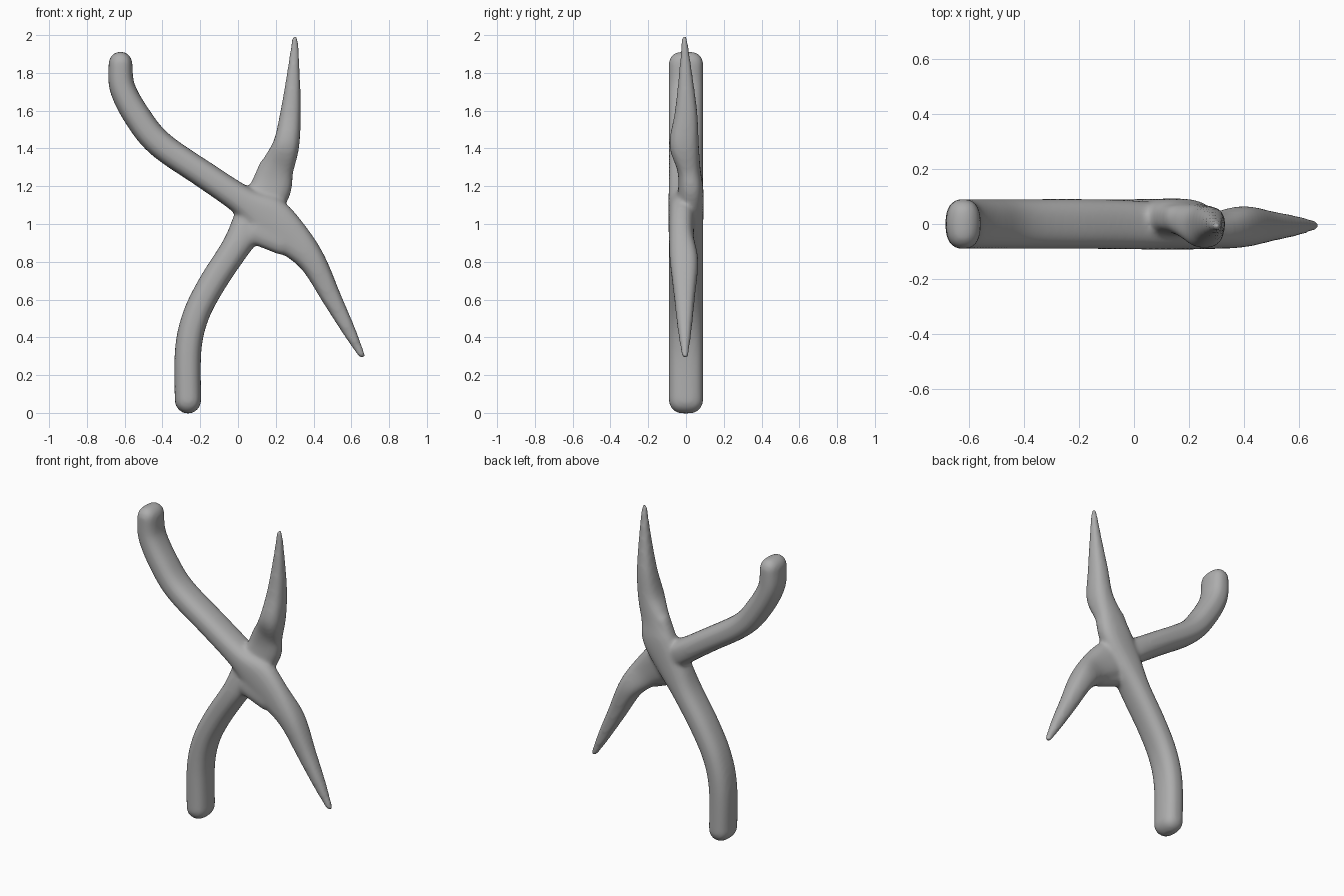
import bpy, bmesh, math
from mathutils import Vector

if "Cube" in bpy.data.objects:
    bpy.data.objects.remove(bpy.data.objects["Cube"])

SIDES = 32
metal = bpy.data.materials.new("plain grey")
metal.diffuse_color = (0.42, 0.42, 0.42, 1)
metal.use_nodes = True
metal.node_tree.nodes["Principled BSDF"].inputs["Base Color"].default_value = metal.diffuse_color


def catmull(a, b, c, d, t):
    return [0.5 * (2 * q + (r - p) * t + (2 * p - 5 * q + 4 * r - s) * t * t
                   + (3 * q - p - 3 * r + s) * t ** 3) for p, q, r, s in zip(a, b, c, d)]


def loft(bm, stations, power=2.5, steps=6):
    """Sweep a rounded section through (x, z, half width, y centre, half depth)."""
    n = len(stations)
    pts = []
    for i in range(n - 1):
        four = [stations[min(max(i + k, 0), n - 1)] for k in (-1, 0, 1, 2)]
        pts += [catmull(*four, s / steps) for s in range(steps)]
    pts.append(list(stations[-1]))

    # Rounded caps: shrinking sections beyond both ends
    def cap(end, inner):
        out = Vector((end[0] - inner[0], end[1] - inner[1])).normalized()
        rings = []
        for k in range(1, 7):
            a = k / 6 * math.radians(86)
            r = end[2]
            trim = r * (1 - math.cos(a))
            rings.append([end[0] + out.x * r * math.sin(a), end[1] + out.y * r * math.sin(a),
                          r - trim, end[3], end[4] - trim])
        return rings

    pts = cap(pts[0], pts[1])[::-1] + pts + cap(pts[-1], pts[-2])
    rings = []
    for i, (x, z, w, y, h) in enumerate(pts):
        p, q = pts[max(i - 1, 0)], pts[min(i + 1, len(pts) - 1)]
        t = Vector((q[0] - p[0], q[1] - p[1])).normalized()
        ring = []
        for k in range(SIDES):
            a = 2 * math.pi * k / SIDES
            c, s = math.cos(a), math.sin(a)
            u = math.copysign(abs(c) ** (2 / power), c) * w
            v = math.copysign(abs(s) ** (2 / power), s) * h
            ring.append(bm.verts.new((x - t.y * u, y + v, z + t.x * u)))
        rings.append(ring)
    for r0, r1 in zip(rings, rings[1:]):
        for k in range(SIDES):
            j = (k + 1) % SIDES
            bm.faces.new((r0[k], r0[j], r1[j], r1[k]))
    bm.faces.new(rings[0][::-1])
    bm.faces.new(rings[-1])


bm = bmesh.new()

# Front half: upper left grip, pivot, lower right jaw
loft(bm, [(-0.622, 1.85, .063, 0, .091), (-0.612, 1.72, .068, 0, .091),
          (-0.53, 1.565, .072, 0, .091), (-0.41, 1.42, .072, 0, .091),
          (-0.17, 1.255, .072, 0, .091), (0.03, 1.12, .08, -.005, .088),
          (0.16, 1.03, .12, -.02, .073), (0.285, 0.925, .098, -.025, .066),
          (0.395, 0.80, .071, -.01, .075), (0.495, 0.61, .052, -.008, .055),
          (0.585, 0.44, .036, -.007, .037), (0.655, 0.305, .018, -.005, .019)])

# Back half: lower left grip, pivot, upper right jaw
loft(bm, [(-0.265, 0.066, .07, 0, .091), (-0.264, 0.33, .07, 0, .091),
          (-0.225, 0.51, .07, 0, .091), (-0.14, 0.68, .072, 0, .091),
          (-0.01, 0.88, .076, 0, .091), (0.08, 1.03, .10, .01, .082),
          (0.17, 1.18, .108, .025, .067), (0.205, 1.29, .09, .015, .062),
          (0.255, 1.42, .07, -.01, .078), (0.278, 1.59, .054, 0, .060),
          (0.293, 1.79, .035, -.002, .036), (0.302, 1.985, .016, -.008, .015)])

# Shoulders beside the pivot: low one at the front, high one at the back
loft(bm, [(0.10, 0.965, .075, -.035, .055), (0.24, 0.91, .075, -.035, .055)])
loft(bm, [(0.09, 1.14, .05, .025, .05), (0.16, 1.30, .05, .02, .05)])

bmesh.ops.recalc_face_normals(bm, faces=bm.faces)
mesh = bpy.data.meshes.new("pliers")
bm.to_mesh(mesh)
bm.free()
mesh.materials.append(metal)
pliers = bpy.data.objects.new("pliers", mesh)
bpy.context.collection.objects.link(pliers)
bpy.context.view_layer.objects.active = pliers
pliers.select_set(True)

# Fuse the halves into one soft body
fuse = pliers.modifiers.new("fuse", "REMESH")
fuse.mode = "VOXEL"
fuse.voxel_size = 0.011
fuse.use_smooth_shade = True
soften = pliers.modifiers.new("soften", "SMOOTH")
soften.factor = 0.5
soften.iterations = 12
for name in ("fuse", "soften"):
    bpy.ops.object.modifier_apply(modifier=name)
bpy.ops.object.shade_smooth()
